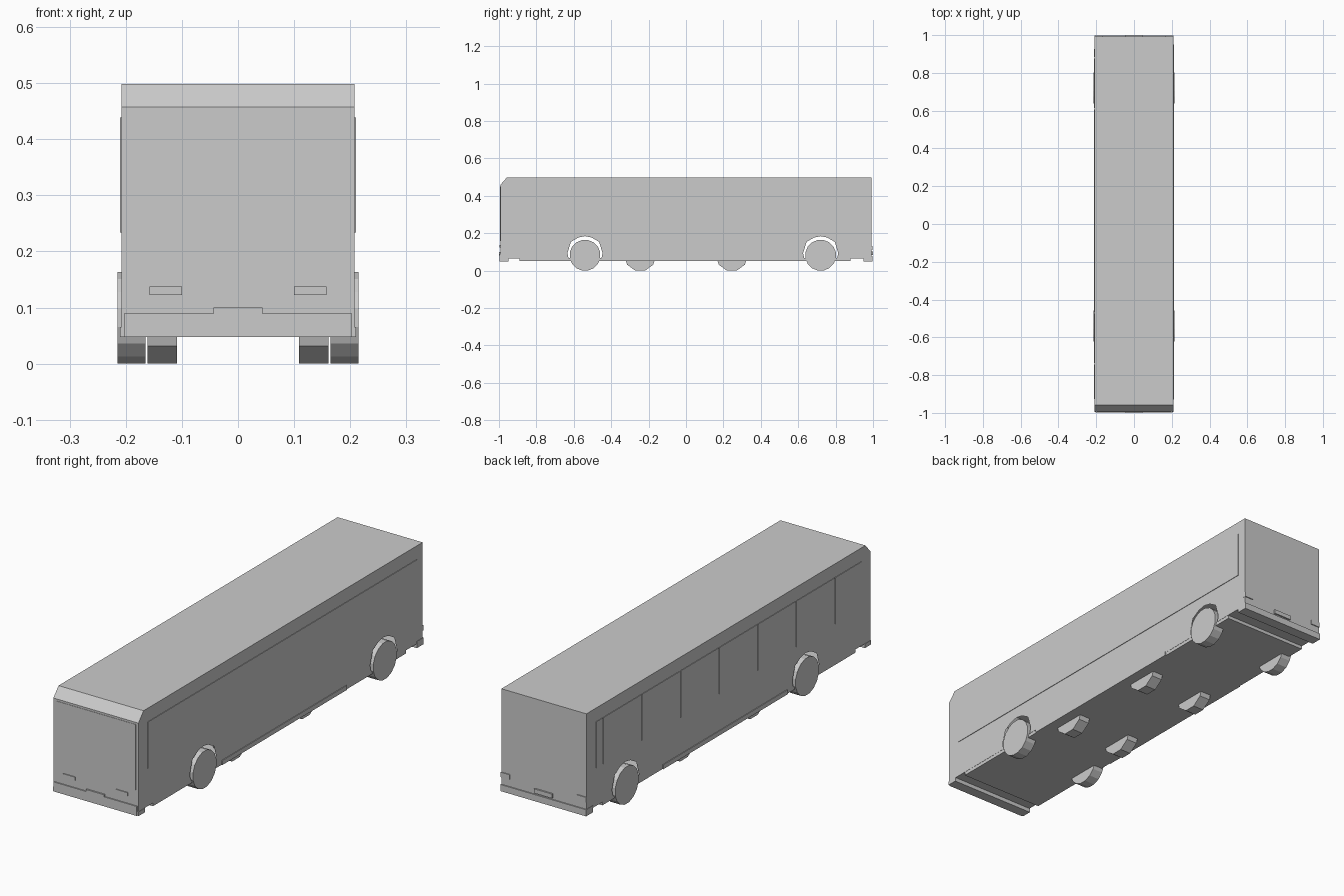
import bpy, bmesh, math

if "Cube" in bpy.data.objects:
    bpy.data.objects.remove(bpy.data.objects["Cube"])


def finish(bm, name):
    bmesh.ops.recalc_face_normals(bm, faces=bm.faces)
    me = bpy.data.meshes.new(name)
    bm.to_mesh(me)
    bm.free()
    ob = bpy.data.objects.new(name, me)
    bpy.context.collection.objects.link(ob)
    return ob


def box(name, x0, x1, y0, y1, z0, z1):
    bm = bmesh.new()
    bmesh.ops.create_cube(bm, size=1)
    for v in bm.verts:
        v.co = ((x0 + x1) / 2 + v.co.x * (x1 - x0),
                (y0 + y1) / 2 + v.co.y * (y1 - y0),
                (z0 + z1) / 2 + v.co.z * (z1 - z0))
    return finish(bm, name)


def wheel(name, x, y, z, r, width, sides):
    bm = bmesh.new()
    ring = []
    for i in range(sides):
        a = 2 * math.pi * (i + 0.5) / sides - math.pi / 2
        ring.append(bm.verts.new((x - width / 2, y + r * math.cos(a), z + r * math.sin(a))))
    f = bm.faces.new(ring)
    ext = bmesh.ops.extrude_face_region(bm, geom=[f], use_keep_orig=True)
    for v in ext['geom']:
        if isinstance(v, bmesh.types.BMVert):
            v.co.x += width
    return finish(bm, name)


W, BOTTOM = 0.208, 0.067
AXLES = (-0.54, 0.72)

# Hollow body: side outline with open wheel arches, closed round roof, front and back
outline, arch_edges = [], set()
for ax in AXLES:
    start = len(outline)
    outline += [(ax + dy, z) for dy, z in (
        (-0.088, BOTTOM), (-0.094, 0.095), (-0.075, 0.155), (-0.035, 0.178), (0, 0.185),
        (0.035, 0.178), (0.075, 0.155), (0.094, 0.095), (0.088, BOTTOM))]
    arch_edges |= set(range(start, start + 8))
outline += [(0.993, BOTTOM), (0.993, 0.5), (-0.957, 0.5), (-0.993, 0.459), (-0.993, BOTTOM)]
bm = bmesh.new()
left = [bm.verts.new((-W, y, z)) for y, z in outline]
right = [bm.verts.new((W, y, z)) for y, z in outline]
bm.faces.new(left)
bm.faces.new(right[::-1])
n = len(outline)
for i in range(n):
    if i not in arch_edges:
        j = (i + 1) % n
        bm.faces.new((left[i], right[i], right[j], left[j]))
finish(bm, "body")

# Floor and side skirts
box("floor", -0.207, 0.207, -0.89, 0.88, 0.052, 0.068)
for s, side in ((-1, "left"), (1, "right")):
    x0, x1 = sorted((s * 0.2, s * 0.211))
    box(side + "_skirt", x0, x1, -0.41, 0.46, 0.052, 0.072)

# Bumpers, lamps and plates
box("front_bumper", -0.203, 0.203, -0.998, -0.95, 0.049, 0.091)
box("front_bumper_ends", -0.21, 0.21, -0.994, -0.95, 0.049, 0.067)
box("rear_bumper", -0.21, 0.21, 0.95, 0.998, 0.049, 0.078)
box("front_plate", -0.044, 0.044, -1.0, -0.985, 0.082, 0.101)
box("rear_plate", -0.044, 0.044, 0.985, 1.0, 0.085, 0.104)
for s, side in ((-1, "left"), (1, "right")):
    x0, x1 = sorted((s * 0.1, s * 0.158))
    box(side + "_headlight", x0, x1, -0.997, -0.985, 0.124, 0.139)
    x0, x1 = sorted((s * 0.165, s * 0.209))
    box(side + "_tail_light", x0, x1, 0.985, 0.997, 0.11, 0.132)

# Glazing: windscreen, one long right pane, separate left panes
box("windscreen", -0.195, 0.195, -0.9945, -0.985, 0.16, 0.45)
box("right_windows", 0.2, 0.2105, -0.93, 0.95, 0.235, 0.44)
cuts = [0.93, 0.88, 0.61, 0.34, 0.07, -0.20, -0.47, -0.74, -0.93]
for i, (b, a) in enumerate(zip(cuts, cuts[1:])):
    box(f"left_window_{i + 1}", -0.2105, -0.2, a + 0.003, b - 0.003, 0.235, 0.44)

# Outer road wheels and inner wheels under the floor
for s, side in ((-1, "left"), (1, "right")):
    for ax, end in zip(AXLES, ("front", "rear")):
        wheel(f"{end}_{side}_wheel", s * 0.19, ax, 0.083, 0.083, 0.05, 16)
    for y, end in ((-0.245, "front"), (0.245, "rear")):
        wheel(f"{end}_{side}_inner_wheel", s * 0.135, y, 0.083, 0.086, 0.053, 10)

# Settle the model exactly on the ground
low = min(v.co.z for o in bpy.data.objects for v in o.data.vertices)
for o in bpy.data.objects:
    for v in o.data.vertices:
        v.co.z -= low
